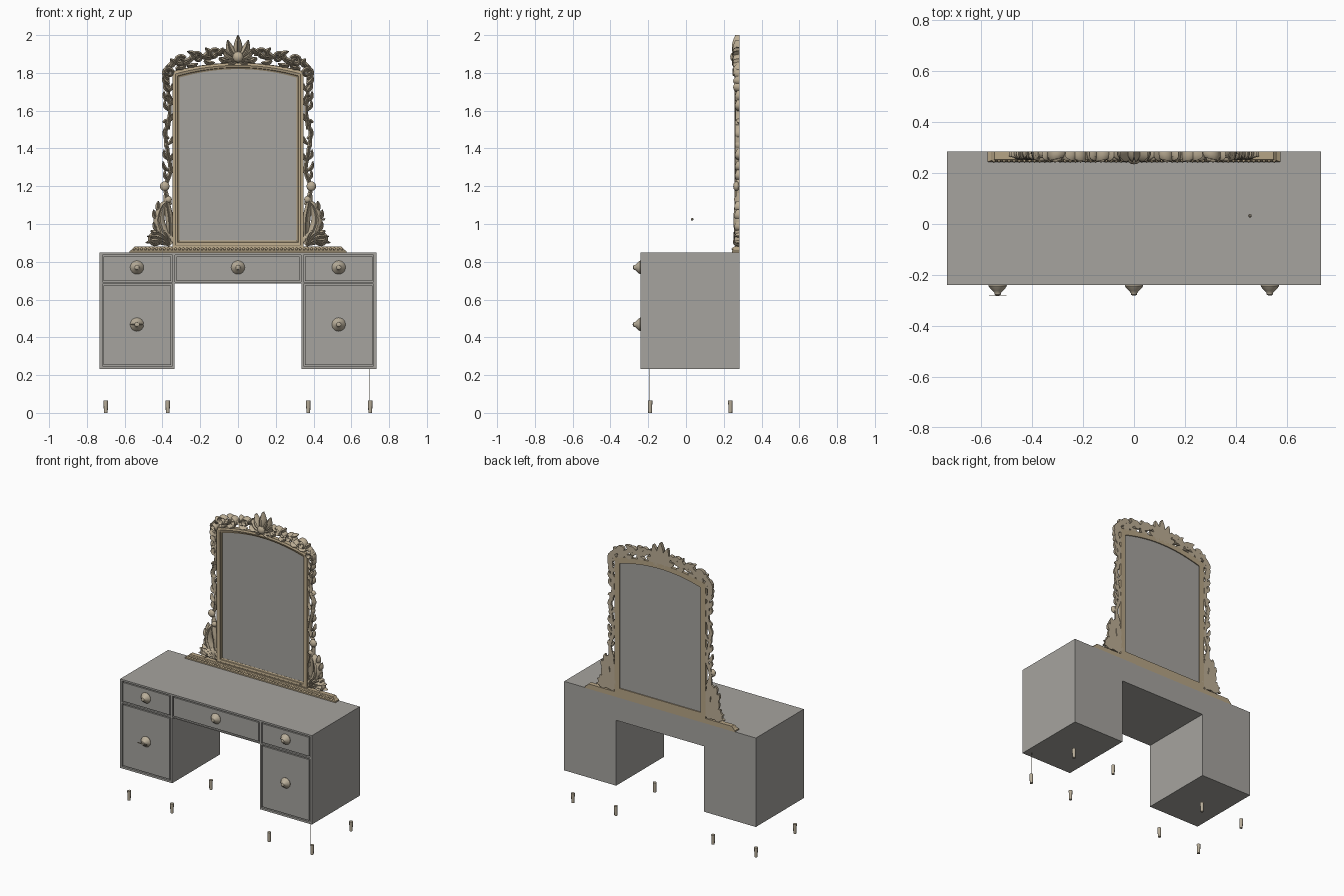
import bpy, bmesh, math
from mathutils import Vector, Matrix

if "Cube" in bpy.data.objects:
    bpy.data.objects.remove(bpy.data.objects["Cube"])

def mat(name, c):
    m = bpy.data.materials.new(name)
    m.diffuse_color = (*c, 1)
    m.use_nodes = True
    m.node_tree.nodes["Principled BSDF"].inputs["Base Color"].default_value = m.diffuse_color
    return m

GREY = mat("warm grey", (0.38, 0.37, 0.345))
TAN = mat("carved tan", (0.50, 0.42, 0.30))
FRAME = mat("frame brown", (0.47, 0.375, 0.24))
KNOB = mat("pale bronze", (0.48, 0.42, 0.32))
YB = 0.284  # flat back plane of the mirror

def finish(name, bm, m, smooth=None):
    bmesh.ops.recalc_face_normals(bm, faces=bm.faces)
    me = bpy.data.meshes.new(name)
    bm.to_mesh(me)
    bm.free()
    ob = bpy.data.objects.new(name, me)
    bpy.context.collection.objects.link(ob)
    me.materials.append(m)
    if smooth:
        bpy.ops.object.select_all(action='DESELECT')
        ob.select_set(True)
        bpy.context.view_layer.objects.active = ob
        bpy.ops.object.shade_smooth_by_angle(angle=math.radians(smooth))
    return ob

def box(bm, x0, x1, y0, y1, z0, z1):
    M = Matrix.Translation(((x0+x1)/2, (y0+y1)/2, (z0+z1)/2)) @ Matrix.Diagonal((x1-x0, y1-y0, z1-z0, 1))
    bmesh.ops.create_cube(bm, size=1, matrix=M)

def prism(bm, pts, y0, y1):
    a = [bm.verts.new((x, y0, z)) for x, z in pts]
    b = [bm.verts.new((x, y1, z)) for x, z in pts]
    bm.faces.new(a)
    bm.faces.new(b[::-1])
    for i in range(len(pts)):
        j = (i+1) % len(pts)
        bm.faces.new((a[i], b[i], b[j], a[j]))

# desk body with kneehole, drawer openings cut into the front
bm = bmesh.new()
prism(bm, [(-.733, .233), (-.335, .233), (-.335, .685), (.335, .685), (.335, .233),
           (.733, .233), (.733, .848), (-.733, .848)], -.24, .284)
body = finish("desk_body", bm, GREY)
openings = [(-.333, .333, .692, .836)]
for x0, x1 in ((-.718, -.348), (.348, .718)):
    openings += [(x0, x1, .692, .836), (x0, x1, .247, .682)]
bm = bmesh.new()
for x0, x1, z0, z1 in openings:
    box(bm, x0, x1, -.3, -.222, z0, z1)
cutter = finish("drawer_cutter", bm, GREY)
cutter.hide_render = True
mod = body.modifiers.new("openings", 'BOOLEAN')
mod.operation, mod.solver, mod.object = 'DIFFERENCE', 'EXACT', cutter
bpy.context.view_layer.update()
body.data = bpy.data.meshes.new_from_object(body.evaluated_get(bpy.context.evaluated_depsgraph_get()))
body.modifiers.clear()
bpy.data.objects.remove(cutter)

# drawer fronts, flush with a shadow gap
for i, (x0, x1, z0, z1) in enumerate(openings):
    bm = bmesh.new()
    g = .007
    box(bm, x0+g, x1-g, -.239, -.222, z0+g, z1-g)
    finish(f"drawer_front_{i}", bm, GREY)

# lathe-turned knobs
prof = [(0, -.236), (.034, -.236), (.036, -.243), (.030, -.252), (.020, -.262),
        (.013, -.270), (.012, -.277), (.007, -.280), (0, -.280)]
for i, (x, z) in enumerate([(-.535, .77), (0, .77), (.533, .77), (-.535, .468), (.533, .468)]):
    bm = bmesh.new()
    vs = [bm.verts.new((r, y, 0)) for r, y in prof]
    es = [bm.edges.new(p) for p in zip(vs, vs[1:])]
    bmesh.ops.spin(bm, geom=vs+es, cent=(0, 0, 0), axis=(0, 1, 0), angle=math.tau, steps=24)
    bmesh.ops.remove_doubles(bm, verts=bm.verts, dist=1e-5)
    bmesh.ops.translate(bm, verts=bm.verts, vec=(x, 0, z))
    if i == 3:  # thin cross bar on the lower left knob
        box(bm, x-.034, x+.034, -.283, -.280, z-.003, z+.003)
    finish(f"drawer_knob_{i}", bm, KNOB, 35)

# floating feet
for i, x in enumerate((-.70, -.372, .372, .70)):
    for j, y in enumerate((-.19, .235)):
        bm = bmesh.new()
        bmesh.ops.create_cone(bm, cap_ends=True, segments=12, radius1=.010, radius2=.012, depth=.066,
                              matrix=Matrix.Translation((x, y, .033)))
        finish(f"foot_{i}_{j}", bm, KNOB, 35)
bm = bmesh.new()
box(bm, .693, .695, -.196, -.194, .066, .233)
finish("foot_rod", bm, KNOB)
bm = bmesh.new()
bmesh.ops.create_icosphere(bm, subdivisions=1, radius=.008, matrix=Matrix.Translation((.455, .032, 1.025)))
finish("small_bead", bm, KNOB)

# plinth under the mirror: stepped, tapering rings, with a beaded edge
bm = bmesh.new()
rings = []
for hx, yf, z in ((.575, .243, .846), (.575, .243, .857), (.562, .249, .864), (.556, .25, .872), (.548, .253, .880)):
    rings.append([bm.verts.new(p) for p in ((-hx, yf, z), (hx, yf, z), (hx, YB, z), (-hx, YB, z))])
for a, b in zip(rings, rings[1:]):
    for i in range(4):
        bm.faces.new((a[i], a[(i+1) % 4], b[(i+1) % 4], b[i]))
bm.faces.new(rings[0])
bm.faces.new(rings[-1])
finish("mirror_plinth", bm, FRAME)
bm = bmesh.new()
for i in range(56):
    bmesh.ops.create_icosphere(bm, subdivisions=1, radius=.008,
                               matrix=Matrix.Translation((-.55 + i*.02, .249, .868)))
finish("plinth_beads", bm, FRAME, 60)

# arched mirror frame: one profile swept around the outline
def outline(o):
    hw = .31 + o
    n = 24
    top = [(hw*(1-2*i/n), 1.775 + o*.9 + .045*(1-(1-2*i/n)**2)) for i in range(n+1)]
    return [(-hw, .912-o), (hw, .912-o)] + top

bm = bmesh.new()
loops = [[bm.verts.new((x, y, z)) for x, z in outline(o)] for o, y in
         ((0, YB), (0, .270), (.008, .266), (.010, .260), (.022, .256), (.030, .260), (.036, .260), (.038, YB))]
for k, a in enumerate(loops):
    b = loops[(k+1) % len(loops)]
    for i in range(len(a)):
        j = (i+1) % len(a)
        bm.faces.new((a[i], a[j], b[j], b[i]))
finish("mirror_frame", bm, FRAME, 30)
bm = bmesh.new()
prism(bm, outline(.004), .271, .277)
finish("mirror_glass", bm, GREY)

# carving strokes: a grooved leaf section swept along a path in the xz plane
SECTION = ((-1, 0), (-1, .35), (-.6, .8), (-.25, .95), (0, .7), (.25, .95), (.6, .8), (1, .35), (1, 0))

def smooth_path(pts, sub=5):
    P = [Vector(p) for p in pts]
    P = [2*P[0]-P[1]] + P + [2*P[-1]-P[-2]]
    out = []
    for a, b, c, d in zip(P, P[1:], P[2:], P[3:]):
        for i in range(sub):
            t = i/sub
            out.append(.5*(2*b + (c-a)*t + (2*a-5*b+4*c-d)*t*t + (3*b-a-3*c+d)*t**3))
    return out + [P[-2]]

def stroke(bm, path, w0, wm, w1, depth):
    n = len(path)
    rows = []
    for i, p in enumerate(path):
        t = (path[min(i+1, n-1)] - path[max(i-1, 0)]).normalized()
        nrm = Vector((-t.y, t.x))
        u = i/(n-1)
        w = w0*(1-u) + w1*u + (wm-(w0+w1)/2)*math.sin(math.pi*u)
        d = depth*(.55 + .45*math.sin(math.pi*u))
        rows.append([bm.verts.new((p.x+nrm.x*w*a, YB-d*h, p.y+nrm.y*w*a)) for a, h in SECTION])
    for a, b in zip(rows, rows[1:]):
        for k in range(len(a)):
            j = (k+1) % len(a)
            bm.faces.new((a[k], a[j], b[j], b[k]))
    bm.faces.new(rows[0])
    bm.faces.new(rows[-1])

def spiral(c, r, a0, turns):
    return [Vector(c) + r*(1-.8*i/20)*Vector((math.cos(a0+math.tau*turns*i/20), math.sin(a0+math.tau*turns*i/20)))
            for i in range(21)]

def rosette(bm, x, z, r, d):
    bmesh.ops.create_uvsphere(bm, u_segments=12, v_segments=6, radius=1,
                              matrix=Matrix.Translation((x, YB-d*.5, z)) @ Matrix.Diagonal((r, d*.5, r, 1)))

def leaf(bm, x, z, ang, length, w, depth, bend=.25):
    d = Vector((math.cos(ang), math.sin(ang)))
    n = Vector((-d.y, d.x))
    p = Vector((x, z))
    stroke(bm, smooth_path([p, p+d*length*.5+n*length*bend*.5, p+d*length], 4), w*.5, w, w*.12, depth)

def side_carving(bm):
    R = math.radians
    # foot: shell leaves, large acanthus and scroll
    for a, l in ((4, .125), (20, .125), (40, .115), (62, .10)):
        leaf(bm, .365, .892, R(a), l, .018, .035)
    stroke(bm, spiral((.435, .918), .034, R(90), -1.3), .012, .012, .006, .036)
    stroke(bm, smooth_path([(.345, .90), (.395, .95), (.418, 1.02), (.40, 1.09), (.362, 1.13)]), .03, .030, .008, .034)
    stroke(bm, smooth_path([(.36, .93), (.362, 1.02), (.375, 1.10), (.385, 1.17)]), .018, .02, .008, .030)
    for x, z, a, l in ((.41, .965, 50, .06), (.415, 1.02, 60, .065), (.405, 1.06, 75, .065), (.425, .95, 25, .04)):
        leaf(bm, x, z, R(a), l, .015, .03, -.3)
    # stem with rosettes and alternating leaves
    stroke(bm, smooth_path([(.36, 1.10), (.385, 1.19), (.358, 1.28), (.372, 1.38), (.384, 1.48),
                            (.362, 1.58), (.368, 1.68), (.375, 1.80)]), .012, .010, .010, .026)
    rosette(bm, .388, 1.20, .026, .034)
    rosette(bm, .368, 1.13, .018, .03)
    for z, a in ((1.23, 70), (1.28, 60), (1.34, 65), (1.39, 80), (1.45, 65), (1.50, 105), (1.60, 70), (1.65, 65)):
        leaf(bm, .366, z, R(a), .062, .011, .026, -.35)
    for z in (1.26, 1.33, 1.42, 1.54, 1.62, 1.70):
        leaf(bm, .372, z, R(118), .05, .010, .022, .3)
    stroke(bm, spiral((.376, 1.535), .018, 0, 1.2), .007, .007, .004, .024)
    stroke(bm, spiral((.374, 1.665), .020, R(200), -1.2), .007, .007, .004, .026)
    # upper corner
    stroke(bm, spiral((.365, 1.80), .030, R(-90), 1.4), .012, .011, .005, .04)
    for z, a, l in ((1.70, 65, .06), (1.74, 50, .055), (1.79, 40, .045), (1.80, 75, .045)):
        leaf(bm, .363, z, R(a), l, .014, .036, -.3)
    # crest: vine over the arch, scrolls and leaves
    stroke(bm, smooth_path([(.385, 1.815), (.34, 1.855), (.28, 1.85), (.22, 1.89), (.15, 1.88), (.09, 1.915), (.03, 1.88)]),
           .012, .013, .012, .036)
    for x, z, r, a, t in ((.305, 1.862, .030, 150, -1.4), (.215, 1.882, .030, -30, 1.4), (.125, 1.900, .030, 200, -1.4)):
        stroke(bm, spiral((x, z), r, R(a), t), .011, .010, .005, .043)
    for x, z, a, l in ((.36, 1.83, 120, .05), (.34, 1.84, 60, .04), (.29, 1.86, 150, .06), (.26, 1.86, 110, .055),
                       (.22, 1.88, 35, .06), (.19, 1.88, 130, .06), (.15, 1.89, 60, .05), (.12, 1.90, 140, .055),
                       (.10, 1.88, 200, .06), (.18, 1.865, 190, .06), (.27, 1.84, 170, .06), (.33, 1.825, 165, .06)):
        leaf(bm, x, z, R(a), l, .014, .038, .25)

for s, name in ((1, "right"), (-1, "left")):
    bm = bmesh.new()
    side_carving(bm)
    bmesh.ops.scale(bm, vec=(s, 1, 1), verts=bm.verts)
    finish(f"mirror_carving_{name}", bm, TAN, 50)

# central palmette
bm = bmesh.new()
for a, l in ((0, .13), (28, .118), (54, .10), (82, .09), (112, .07)):
    for s in ((1, -1) if a else (1,)):
        leaf(bm, 0, 1.87, math.radians(90 - s*a), l, .024 if a < 60 else .018, .044 - a*.0001, -.2*s if a else 0)
rosette(bm, 0, 1.885, .03, .05)
finish("crest_palmette", bm, TAN, 50)
